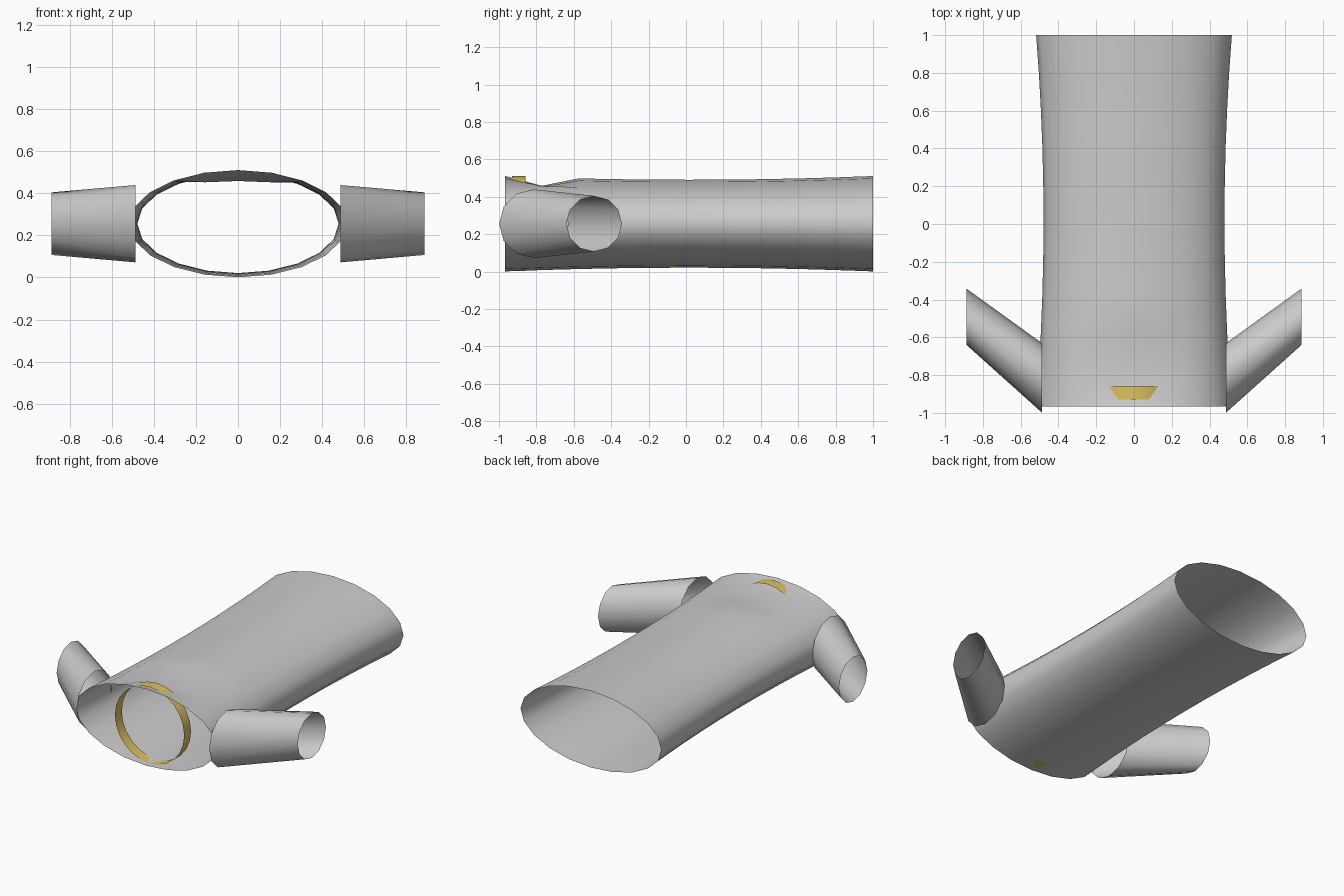
import bpy, bmesh
from math import sin, cos, pi, radians

if "Cube" in bpy.data.objects:
    bpy.data.objects.remove(bpy.data.objects["Cube"])

MID_Z = 0.256


def tube(name, rings):
    """Open smooth-shaded shell lofted through rings of points."""
    bm = bmesh.new()
    loops = [[bm.verts.new(p) for p in ring] for ring in rings]
    n = len(loops[0])
    for a, b in zip(loops, loops[1:]):
        for i in range(n):
            j = (i + 1) % n
            bm.faces.new((a[i], a[j], b[j], b[i]))
    bmesh.ops.recalc_face_normals(bm, faces=bm.faces)
    mesh = bpy.data.meshes.new(name)
    bm.to_mesh(mesh)
    bm.free()
    ob = bpy.data.objects.new(name, mesh)
    bpy.context.collection.objects.link(ob)
    bpy.ops.object.select_all(action='DESELECT')
    ob.select_set(True)
    bpy.context.view_layer.objects.active = ob
    bpy.ops.object.shade_smooth_by_angle(angle=radians(40))
    return ob


def ellipse_y(y, rx, rz, n):
    """Ring around the y axis, first point at the top."""
    return [(rx * sin(2 * pi * i / n), y, MID_Z + rz * cos(2 * pi * i / n))
            for i in range(n)]


# Torso: waisted elliptical tube, dipped at the neckline ring
torso_rings = []
for k in range(11):
    t = -1 + k / 5
    ring = ellipse_y(0.0165 + 0.9835 * t, 0.479 + 0.039 * t * t,
                     0.235 + 0.020 * t * t, 20)
    if k == 1:
        for i, z in ((0, 0.459), (1, 0.453), (-1, 0.453)):
            ring[i] = (ring[i][0], ring[i][1], z)
    torso_rings.append(ring)
tube("torso", torso_rings)

# Sleeves: tapered, swept back, open at both ends
for side, label in ((-1, "left"), (1, "right")):
    rings = [[(side * x, y + r * sin(pi * i / 6), MID_Z + r * cos(pi * i / 6))
              for i in range(12)]
             for x, y, r in ((0.487, -0.815, 0.184), (0.887, -0.491, 0.149))]
    tube(label + "_sleeve", rings)

# Collar: thin coloured band inside the neck opening
collar = tube("collar", [ellipse_y(y, 0.255, 0.254, 24) for y in (-0.93, -0.858)])
gold = bpy.data.materials.new("gold")
gold.diffuse_color = (0.72, 0.53, 0.12, 1)
gold.use_nodes = True
gold.node_tree.nodes["Principled BSDF"].inputs["Base Color"].default_value = gold.diffuse_color
collar.data.materials.append(gold)
